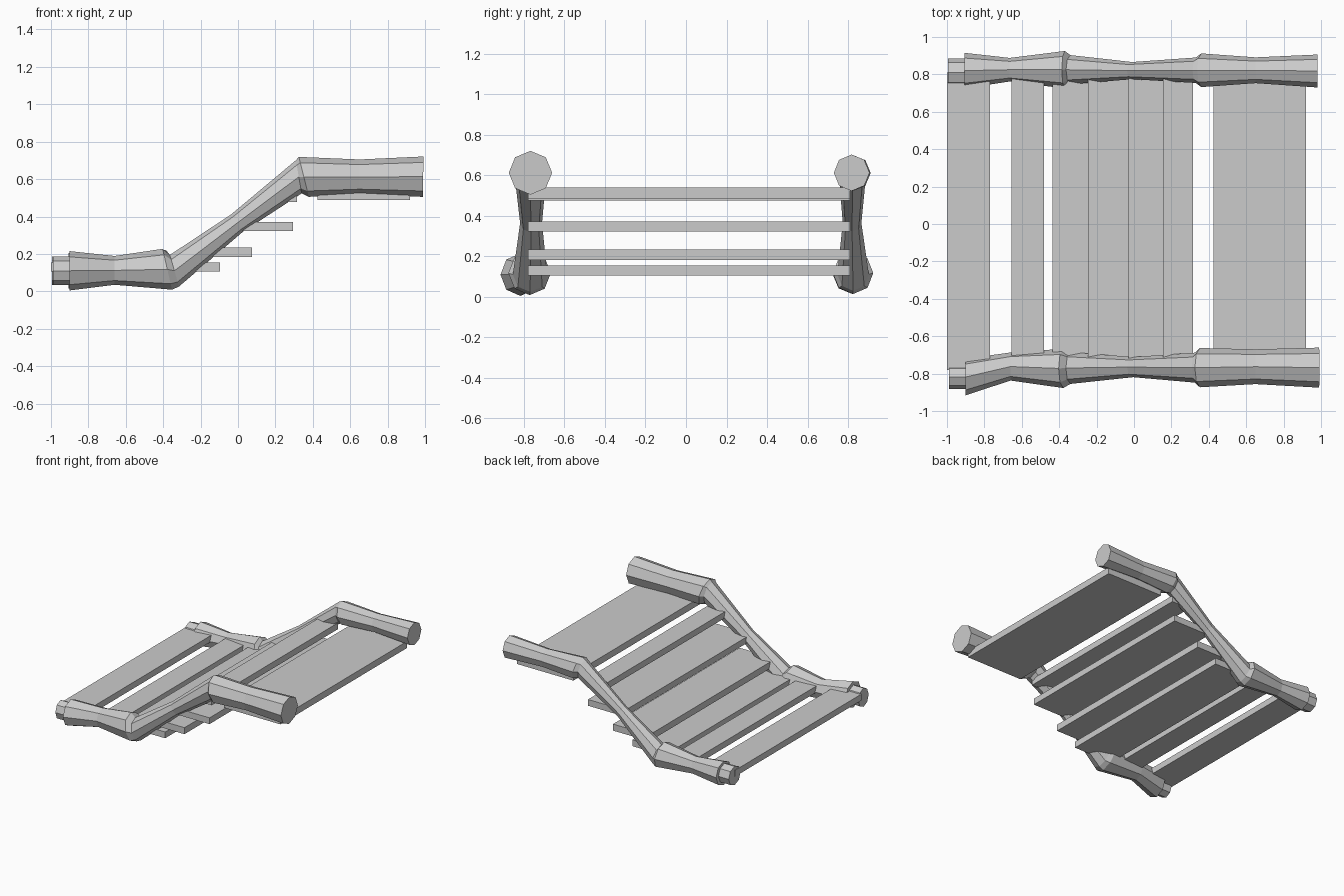
import bpy, bmesh
from math import sin, cos, pi, radians


def make_object(name, bm):
    bmesh.ops.recalc_face_normals(bm, faces=bm.faces)
    me = bpy.data.meshes.new(name)
    bm.to_mesh(me)
    bm.free()
    ob = bpy.data.objects.new(name, me)
    bpy.context.collection.objects.link(ob)
    return ob


def log(name, rings, sides=8):
    """Capped faceted log; ring = (x, y, z, ry, rz, tilt in degrees)."""
    bm = bmesh.new()
    loops = []
    for x, y, z, ry, rz, tilt in rings:
        t = radians(tilt)
        loop = []
        for i in range(sides):
            a = 2 * pi * i / sides
            h = rz * sin(a)
            loop.append(bm.verts.new((x - h * sin(t), y + ry * cos(a), z + h * cos(t))))
        loops.append(loop)
    for a, b in zip(loops, loops[1:]):
        for i in range(sides):
            j = (i + 1) % sides
            bm.faces.new((a[i], a[j], b[j], b[i]))
    bm.faces.new(loops[0])
    bm.faces.new(loops[-1])
    return make_object(name, bm)


def slat(name, x0, x1, z0, z1, y0=-0.78, y1=0.81):
    bm = bmesh.new()
    bmesh.ops.create_cube(bm, size=1)
    for v in bm.verts:
        v.co.x = x0 if v.co.x < 0 else x1
        v.co.y = y0 if v.co.y < 0 else y1
        v.co.z = z0 if v.co.z < 0 else z1
    return make_object(name, bm)


# Front handrail: stub, lower log, sloping log and upper log in one run
log("front_rail", [
    (-0.99, -0.818, 0.11, 0.065, 0.075, 0), (-0.90, -0.818, 0.11, 0.065, 0.075, 0),
    (-0.90, -0.818, 0.11, 0.098, 0.105, 0), (-0.66, -0.762, 0.112, 0.075, 0.077, 0),
    (-0.378, -0.772, 0.118, 0.105, 0.112, 13), (-0.34, -0.77, 0.11, 0.085, 0.088, 16),
    (-0.005, -0.765, 0.365, 0.054, 0.056, 35), (0.325, -0.768, 0.612, 0.08, 0.09, 10),
    (0.352, -0.768, 0.612, 0.105, 0.11, 14), (0.65, -0.763, 0.612, 0.093, 0.093, 0),
    (0.99, -0.768, 0.613, 0.107, 0.108, -1)])

# Back handrail: same run, slightly slimmer
log("back_rail", [
    (-0.995, 0.81, 0.11, 0.075, 0.075, 0), (-0.905, 0.81, 0.11, 0.075, 0.075, 0),
    (-0.905, 0.82, 0.11, 0.095, 0.095, 0), (-0.665, 0.825, 0.112, 0.063, 0.07, 0),
    (-0.37, 0.825, 0.118, 0.1, 0.105, 9), (-0.34, 0.825, 0.112, 0.078, 0.085, 16),
    (-0.01, 0.82, 0.365, 0.046, 0.05, 35), (0.33, 0.822, 0.61, 0.068, 0.08, 12),
    (0.36, 0.822, 0.612, 0.09, 0.092, 14), (0.65, 0.822, 0.612, 0.069, 0.075, 0),
    (0.98, 0.818, 0.613, 0.088, 0.09, 0)])

# Planks: two low, four rising steps, one wide upper deck
for i, s in enumerate([(-1.0, -0.77, 0.105, 0.155), (-0.655, -0.48, 0.105, 0.155),
                       (-0.435, -0.095, 0.105, 0.155), (-0.245, 0.075, 0.183, 0.235),
                       (-0.03, 0.295, 0.322, 0.372), (0.155, 0.315, 0.477, 0.527),
                       (0.425, 0.92, 0.487, 0.54)]):
    slat(f"plank_{i + 1}", *s)
